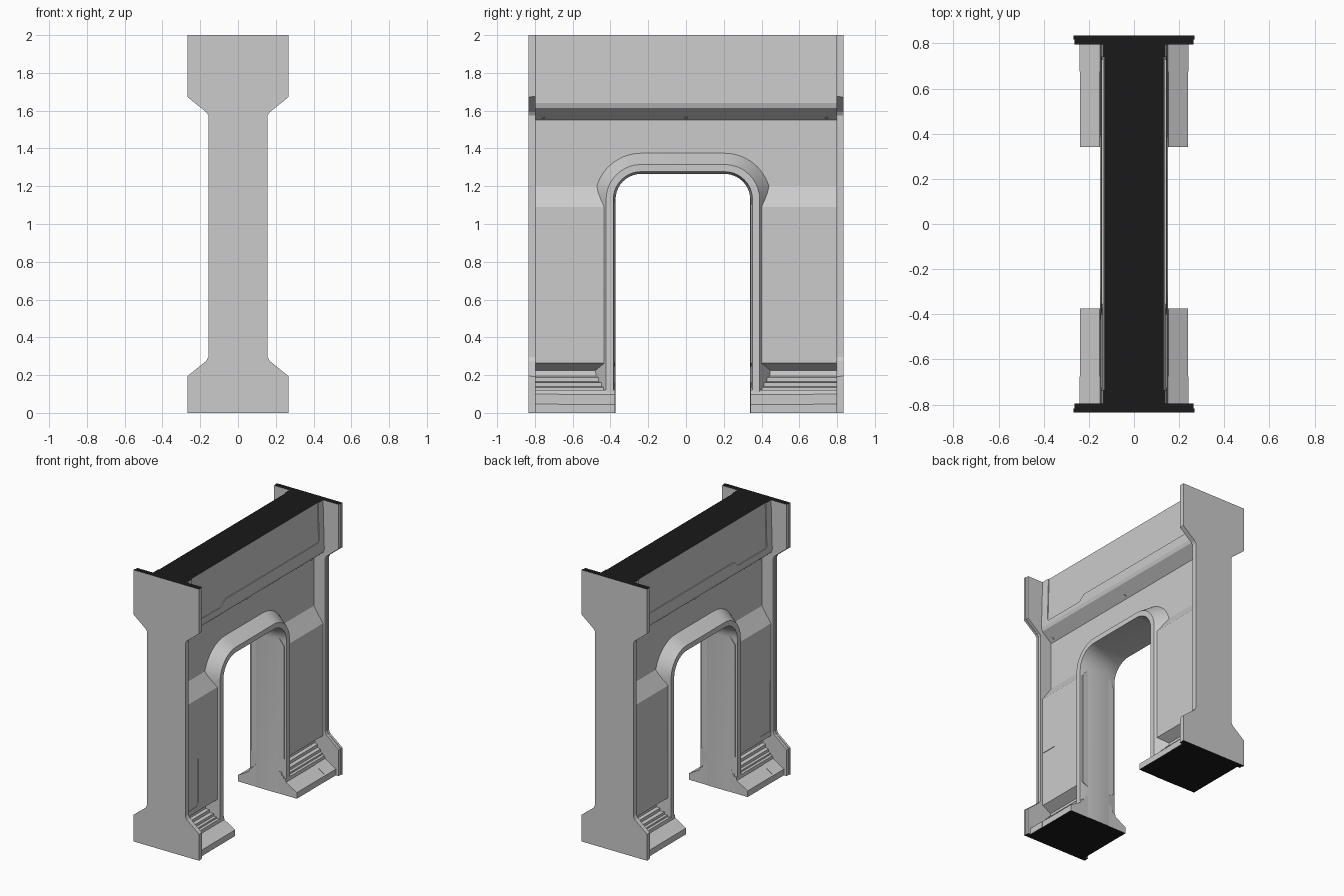
import bpy, bmesh, math

if "Cube" in bpy.data.objects:
    bpy.data.objects.remove(bpy.data.objects["Cube"])

dark = bpy.data.materials.new("dark_cap")
dark.diffuse_color = (0.01, 0.01, 0.01, 1)
dark.use_nodes = True
dark.node_tree.nodes["Principled BSDF"].inputs["Base Color"].default_value = dark.diffuse_color


def loft(name, rings):
    """Skin a list of equal-length closed rings, with end caps."""
    bm = bmesh.new()
    vs = [[bm.verts.new(p) for p in r] for r in rings]
    n = len(vs[0])
    for a, b in zip(vs, vs[1:]):
        for i in range(n):
            j = (i + 1) % n
            bm.faces.new((a[i], a[j], b[j], b[i]))
    bm.faces.new(vs[0])
    bm.faces.new(vs[-1])
    bmesh.ops.recalc_face_normals(bm, faces=bm.faces)
    me = bpy.data.meshes.new(name)
    bm.to_mesh(me)
    bm.free()
    ob = bpy.data.objects.new(name, me)
    bpy.context.collection.objects.link(ob)
    return ob


def mirrored(half):
    return half + [(-x, z) for x, z in reversed(half)]


def along_y(name, prof, y0, y1):
    return loft(name, [[(x, y, z) for x, z in prof] for y in (y0, y1)])


def cut(ob, cutter):
    m = ob.modifiers.new("cut", 'BOOLEAN')
    m.operation = 'DIFFERENCE'
    m.solver = 'EXACT'
    m.object = cutter
    bpy.context.view_layer.objects.active = ob
    bpy.ops.object.modifier_apply(modifier=m.name)
    bpy.data.objects.remove(cutter)


def darken_caps(ob):
    ob.data.materials.append(None)
    ob.data.materials.append(dark)
    for p in ob.data.polygons:
        if abs(p.normal.z) > 0.99 and (p.center.z < 0.002 or p.center.z > 1.998):
            p.material_index = 1


# Arch outline in y/z, offset outward by d
YL, YR, TOP, R = -0.373, 0.34, 1.265, 0.135


def arch(d, base=0.0, steps=10):
    pts = [(YL - d, base)]
    for cy, a0 in ((YL + R, math.pi), (YR - R, math.pi / 2)):
        for i in range(steps + 1):
            a = a0 - i / steps * math.pi / 2
            pts.append((cy + (R + d) * math.cos(a), TOP - R + (R + d) * math.sin(a)))
    return pts + [(YR + d, base)]


# Wall body: one cross-section with foot, stepped plinth, leg panel and header
wall_half = [(0.24, 0), (0.24, 0.045), (0.152, 0.097), (0.148, 0.12), (0.13, 0.122),
             (0.13, 0.135), (0.115, 0.14), (0.115, 0.16), (0.09, 0.165), (0.09, 0.187),
             (0.07, 0.195), (0.065, 0.225), (0.135, 0.263), (0.135, 1.09), (0.06, 1.2),
             (0.06, 1.55), (0.138, 1.615), (0.146, 1.64), (0.136, 2)]
wall = along_y("wall_body", mirrored(wall_half), -0.8, 0.8)
cut(wall, loft("opening_cutter",
               [[(x, y, z) for y, z in arch(0.002, -0.1)] for x in (-0.5, 0.5)]))

# Shallow header panel and access panel on both faces
header_panel = [(-0.735, 2.05), (-0.735, 1.68), (-0.725, 1.67), (-0.40, 1.67),
                (-0.355, 1.71), (0.73, 1.71), (0.74, 1.72), (0.74, 2.05)]
access_panel = [(-0.79, 0.30), (-0.675, 0.30), (-0.65, 0.325), (-0.65, 0.645),
                (-0.675, 0.67), (-0.79, 0.67)]
for s in (-1, 1):
    cut(wall, loft("header_cutter", [
        [(s * (0.146 - (z - 1.64) * 0.01 / 0.36 + o), y, z) for y, z in header_panel]
        for o in (-0.006, 0.05)]))
    cut(wall, loft("access_cutter", [
        [(s * x, y, z) for y, z in access_panel] for x in (0.131, 0.2)]))
darken_caps(wall)

# Trim swept around the opening: chamfered lining, flat lip, sloped outer side
section = mirrored([(0, 0.08), (0.012, 0.15), (0.05, 0.15), (0.113, 0.055)])
section = section[:4] + [(d, -x) for d, x in reversed(section[:4])]
paths = [(arch(d), x) for d, x in section]
trim = loft("arch_trim", [[(x, p[i][0], p[i][1]) for p, x in paths]
                          for i in range(len(paths[0][0]))])
darken_caps(trim)
bpy.context.view_layer.objects.active = trim
trim.select_set(True)
bpy.ops.object.shade_smooth_by_angle(angle=math.radians(25))
trim.select_set(False)


# End plates: outer sheet plus a slightly smaller backing sheet
def plate_profile(e):
    return mirrored([(0.267 - e, 0), (0.267 - e, 0.195 - e / 2), (0.168 - e, 0.275),
                     (0.157 - e, 0.295), (0.157 - e, 1.575), (0.168 - e, 1.592),
                     (0.267 - e, 1.672 + e / 2), (0.267 - e, 2)])


for s, side in ((-1, "front"), (1, "back")):
    darken_caps(along_y(side + "_end_plate", plate_profile(0), s * 0.817, s * 0.835))
    darken_caps(along_y(side + "_plate_backing", plate_profile(0.004), s * 0.796, s * 0.817))
    # Raised outer part of each foot
    foot = [(0.242, 0.001), (0.242, 0.046), (0.152, 0.099)]
    along_y(side + "_foot_cover", mirrored(foot), s * 0.675, s * 0.797)

# Small bolts under the header overhang
for s in (-1, 1):
    for y in (-0.755, 0.0, 0.745):
        bpy.ops.mesh.primitive_cylinder_add(vertices=10, radius=0.008, depth=0.012,
                                            location=(s * 0.079, y, 1.565),
                                            rotation=(0, s * math.radians(140), 0))
        bpy.context.object.name = "header_bolt"
